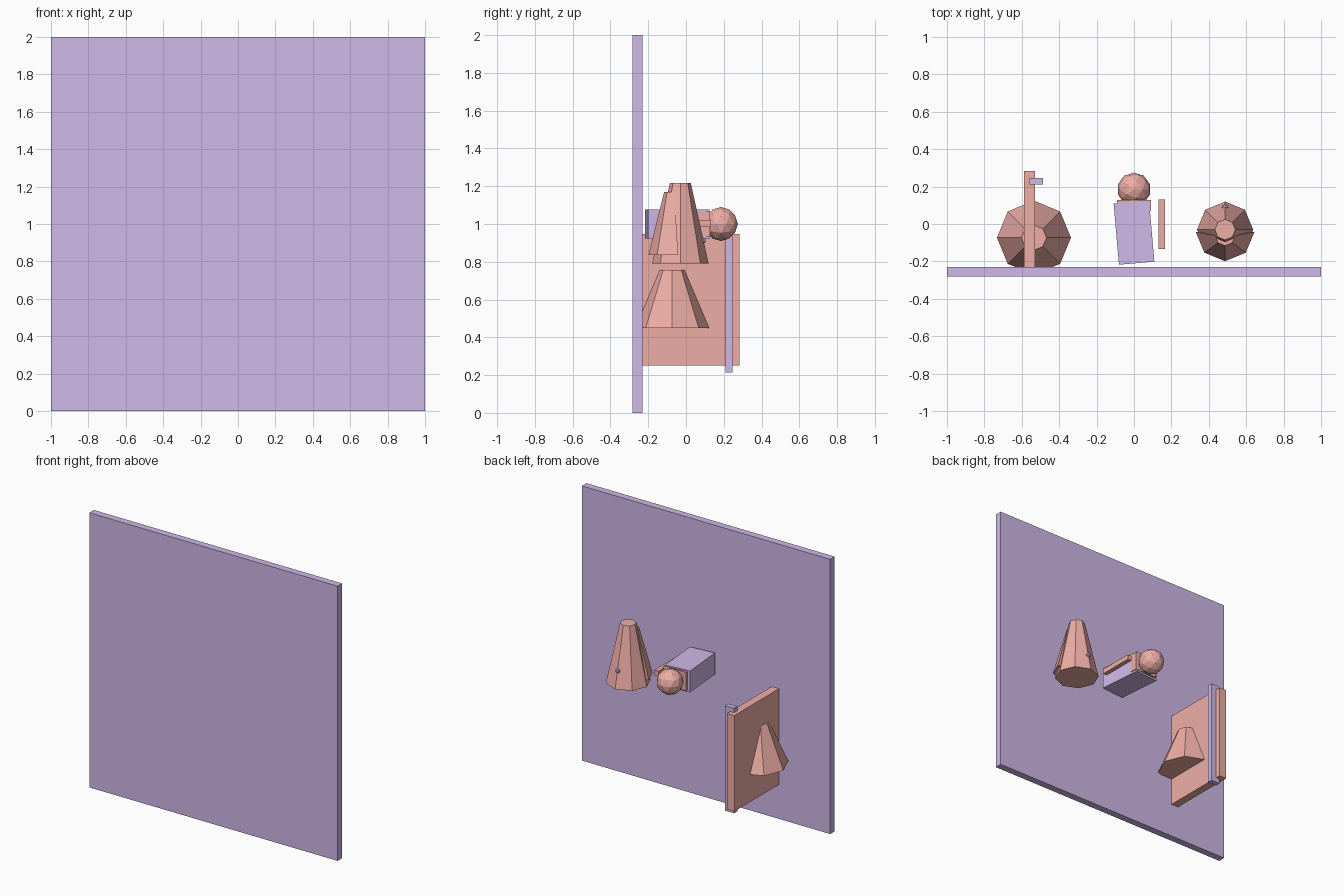
import bpy, bmesh, math

if "Cube" in bpy.data.objects:
    bpy.data.objects.remove(bpy.data.objects["Cube"])

def material(name, color):
    m = bpy.data.materials.new(name)
    m.diffuse_color = (*color, 1)
    m.use_nodes = True
    m.node_tree.nodes["Principled BSDF"].inputs["Base Color"].default_value = m.diffuse_color
    return m

PURPLE = material("purple", (0.62, 0.48, 0.80))
RED = material("red", (0.85, 0.42, 0.38))

def finish(bm, name, mat):
    bmesh.ops.recalc_face_normals(bm, faces=bm.faces)
    me = bpy.data.meshes.new(name)
    bm.to_mesh(me)
    bm.free()
    me.materials.append(mat)
    ob = bpy.data.objects.new(name, me)
    bpy.context.collection.objects.link(ob)
    return ob

def box(name, mat, x, y, z, turn=0):
    bm = bmesh.new()
    bmesh.ops.create_cube(bm, size=1)
    bmesh.ops.scale(bm, vec=(x[1] - x[0], y[1] - y[0], z[1] - z[0]), verts=bm.verts)
    ob = finish(bm, name, mat)
    ob.location = [(a + b) / 2 for a, b in (x, y, z)]
    ob.rotation_euler.z = math.radians(turn)
    return ob

def frustum(name, mat, bottom, top, angles):
    """bottom / top are (x, y, z, radius); angles in degrees."""
    bm = bmesh.new()
    rings = []
    for x, y, z, r in (bottom, top):
        rings.append([bm.verts.new((x + r * math.cos(math.radians(a)),
                                    y + r * math.sin(math.radians(a)), z)) for a in angles])
    n = len(angles)
    bm.faces.new(rings[0])
    bm.faces.new(rings[1])
    for i in range(n):
        j = (i + 1) % n
        bm.faces.new((rings[0][i], rings[0][j], rings[1][j], rings[1][i]))
    return finish(bm, name, mat)

def ball(name, mat, loc, r, sub):
    bm = bmesh.new()
    bmesh.ops.create_icosphere(bm, subdivisions=sub, radius=r)
    finish(bm, name, mat).location = loc

octagon = range(0, 360, 45)

# Large wall panel
box("wall_panel", PURPLE, (-1, 1), (-0.282, -0.23), (0, 2))

# Upright board with its strip and the cone running through it
box("board", RED, (-0.588, -0.529), (-0.23, 0.283), (0.25, 0.948))
box("board_strip", PURPLE, (-0.56, -0.486), (0.21, 0.247), (0.215, 0.98))
frustum("board_cone", RED, (-0.535, -0.073, 0.45, 0.198), (-0.535, -0.073, 0.757, 0.067), octagon)

# Turned block with end plate, ball and side bar
box("block", PURPLE, (-0.095, 0.095), (-0.21, 0.118), (0.922, 1.078), 5)
box("end_plate", RED, (-0.09, 0.09), (0.07, 0.128), (0.935, 1.07))
ball("end_ball", RED, (0, 0.185, 1.0), 0.09, 2)
box("side_bar", RED, (0.132, 0.165), (-0.133, 0.13), (0.983, 1.02))

# Tall cone with a half cone behind it and a small button
frustum("tall_cone", RED, (0.487, -0.03, 0.79, 0.15), (0.487, -0.03, 1.218, 0.055), octagon)
frustum("half_cone", RED, (0.487, -0.042, 0.835, 0.157), (0.487, -0.062, 1.17, 0.054), range(180, 361, 45))
ball("button", PURPLE, (0.487, 0.088, 0.912), 0.019, 1)
